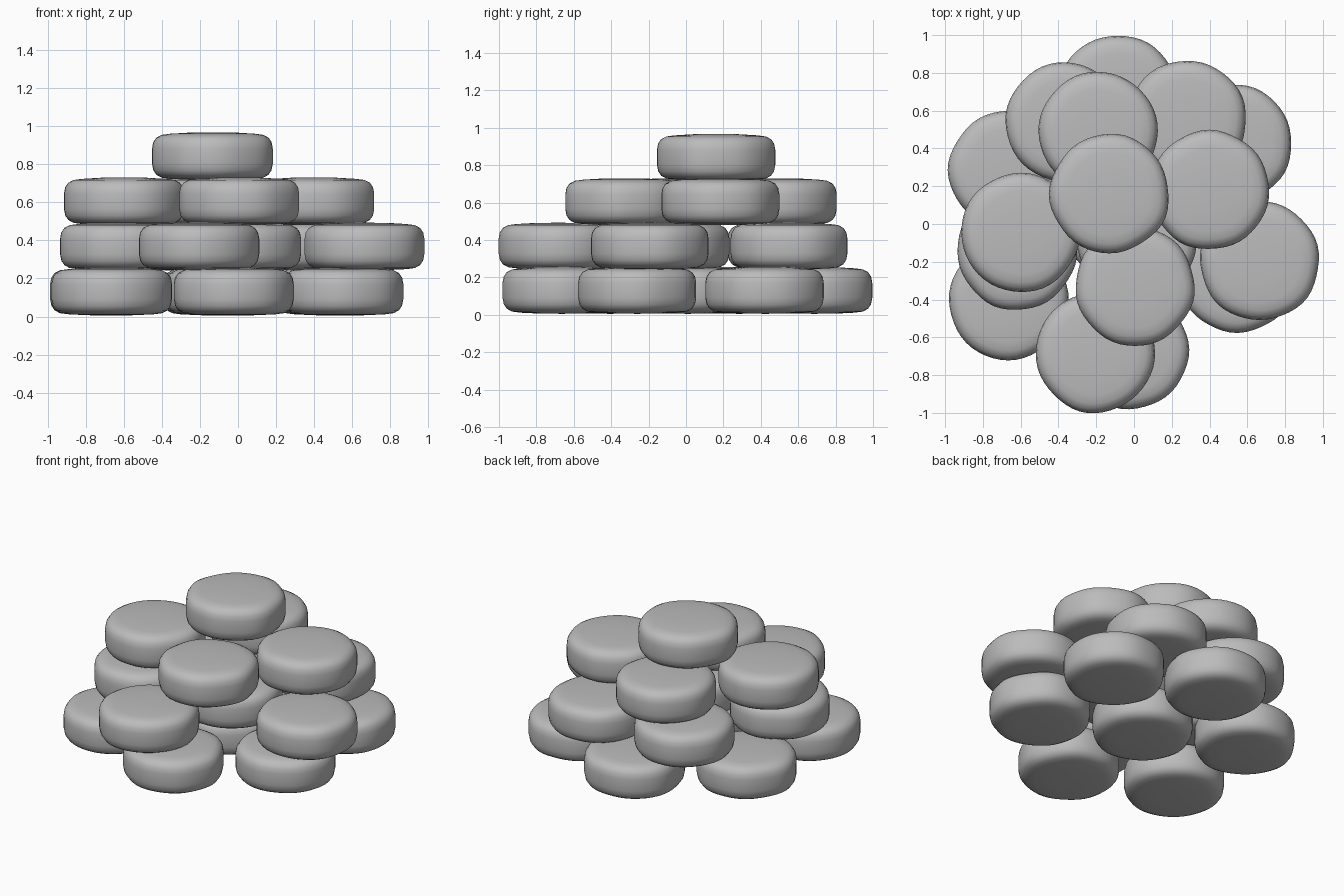
import bpy, bmesh, math, random

random.seed(4)
if "Cube" in bpy.data.objects:
    bpy.data.objects.remove(bpy.data.objects["Cube"], do_unlink=True)

# One plain grey for the whole pile
GREY = (0.5, 0.5, 0.5, 1)
grey = bpy.data.materials.new("plain grey")
grey.use_nodes = True
grey.diffuse_color = GREY
grey.node_tree.nodes["Principled BSDF"].inputs["Base Color"].default_value = GREY

SIDES = 48
PITCH = 0.237
# Half cross-section of a cushion-shaped disc: radius, height
PROFILE = [(0.12, 0.001), (0.22, 0.006), (0.265, 0.012), (0.292, 0.027),
           (0.308, 0.05), (0.315, 0.085), (0.315, 0.165), (0.309, 0.198),
           (0.293, 0.222), (0.265, 0.237), (0.22, 0.243), (0.12, 0.249)]


def make_disc(name, x, y, z):
    """Revolve the profile with a slightly uneven outline."""
    waves = [(n, random.uniform(0.002, 0.008), random.uniform(0, math.tau))
             for n in (3, 4, 5, 7)]
    bm = bmesh.new()
    rings = []
    for radius, height in PROFILE:
        ring = []
        for i in range(SIDES):
            a = math.tau * i / SIDES
            r = radius * (1 + sum(k * math.sin(n * a + p) for n, k, p in waves))
            ring.append(bm.verts.new((r * math.cos(a), r * math.sin(a), height)))
        rings.append(ring)
    for low, high in zip(rings, rings[1:]):
        for i in range(SIDES):
            j = (i + 1) % SIDES
            bm.faces.new((low[i], low[j], high[j], high[i]))
    # Close the underside and the top with fans
    bottom = bm.verts.new((0, 0, 0))
    top = bm.verts.new((0, 0, PROFILE[-1][1] + 0.001))
    for i in range(SIDES):
        j = (i + 1) % SIDES
        bm.faces.new((rings[0][j], rings[0][i], bottom))
        bm.faces.new((rings[-1][i], rings[-1][j], top))
    for face in bm.faces:
        face.smooth = True
    mesh = bpy.data.meshes.new(name)
    bm.to_mesh(mesh)
    bm.free()
    mesh.materials.append(grey)
    obj = bpy.data.objects.new(name, mesh)
    obj.location = (x, y, z)
    bpy.context.collection.objects.link(obj)


# Disc centres in each layer, from the ground up
LAYERS = {
    "base": [(-0.06, 0.01), (-0.665, -0.405), (-0.665, 0.285), (-0.085, 0.685),
             (0.52, 0.425), (0.55, -0.26), (-0.025, -0.665)],
    "lower": [(0.015, -0.085), (-0.205, -0.683), (0.665, -0.195),
              (0.28, 0.55), (-0.365, 0.54), (-0.62, -0.14)],
    "upper": [(-0.6, -0.045), (0.005, -0.33), (0.4, 0.18), (-0.19, 0.49)],
    "top": [(-0.13, 0.16)],
}

for level, (layer, centres) in enumerate(LAYERS.items()):
    for number, (x, y) in enumerate(centres, 1):
        make_disc(f"{layer}_stone_{number}", x, y, 0.006 + PITCH * level)
